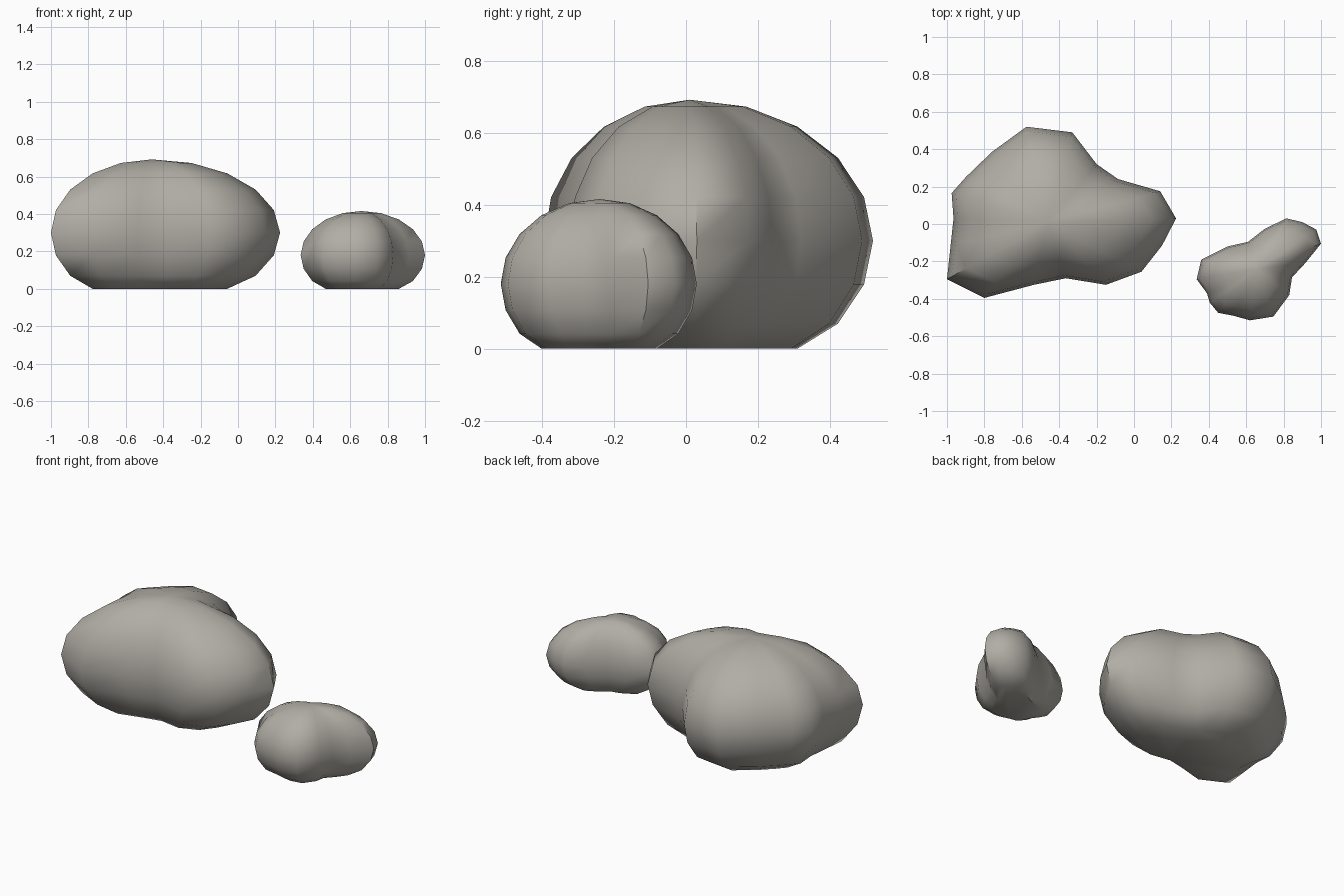
import bpy
import bmesh
from math import sin, cos, radians

default_cube = bpy.data.objects.get("Cube")
if default_cube:
    bpy.data.objects.remove(default_cube, do_unlink=True)

# Single stone colour
stone = bpy.data.materials.new("stone_grey")
stone.use_nodes = True
stone_colour = (0.44, 0.42, 0.38, 1)
stone.diffuse_color = stone_colour
stone.node_tree.nodes["Principled BSDF"].inputs["Base Color"].default_value = stone_colour


def make_boulder(name, outline, centre, mid_height, radius):
    """Domed stone: the plan outline shrinks along a circular profile, flat at the ground."""
    cx, cy = centre
    bm = bmesh.new()
    rings = []
    for latitude in range(-54, 90, 18):
        shrink = cos(radians(latitude))
        height = max(0, mid_height + radius * sin(radians(latitude)))
        rings.append([
            bm.verts.new((cx + (x - cx) * shrink, cy + (y - cy) * shrink, height))
            for x, y in outline
        ])

    # Side bands, crown fan and flat underside
    count = len(outline)
    crown = bm.verts.new((cx, cy, mid_height + radius))
    for i in range(count):
        j = (i + 1) % count
        for lower, upper in zip(rings, rings[1:]):
            bm.faces.new((lower[i], lower[j], upper[j], upper[i]))
        bm.faces.new((rings[-1][i], rings[-1][j], crown))
    bm.faces.new(list(reversed(rings[0])))
    bmesh.ops.recalc_face_normals(bm, faces=bm.faces)

    mesh = bpy.data.meshes.new(name)
    bm.to_mesh(mesh)
    bm.free()
    mesh.materials.append(stone)
    boulder = bpy.data.objects.new(name, mesh)
    bpy.context.collection.objects.link(boulder)

    # Smooth sides with a crisp ground edge
    bpy.ops.object.select_all(action="DESELECT")
    boulder.select_set(True)
    bpy.context.view_layer.objects.active = boulder
    bpy.ops.object.shade_smooth_by_angle(angle=radians(48))
    return boulder


# Plan outlines, counter-clockwise from the +x end
large_outline = [
    (.225, .03), (.14, .175), (-.085, .24), (-.2, .32), (-.33, .49), (-.575, .52),
    (-.76, .385), (-.9, .25), (-.975, .165), (-.965, .03), (-.98, -.11), (-1, -.295),
    (-.8, -.395), (-.535, -.325), (-.365, -.29), (-.15, -.325), (.04, -.255), (.15, -.115),
]
small_outline = [
    (1, -.105), (.975, -.03), (.9, .01), (.815, .03), (.7, -.025), (.61, -.095),
    (.5, -.12), (.36, -.19), (.335, -.295), (.39, -.37), (.405, -.42), (.45, -.475),
    (.53, -.49), (.62, -.515), (.745, -.495), (.83, -.38), (.845, -.285), (.915, -.21),
]

make_boulder("large_boulder", large_outline, (-.46, .01), .3, .392)
make_boulder("small_boulder", small_outline, (.66, -.24), .18, .236)
